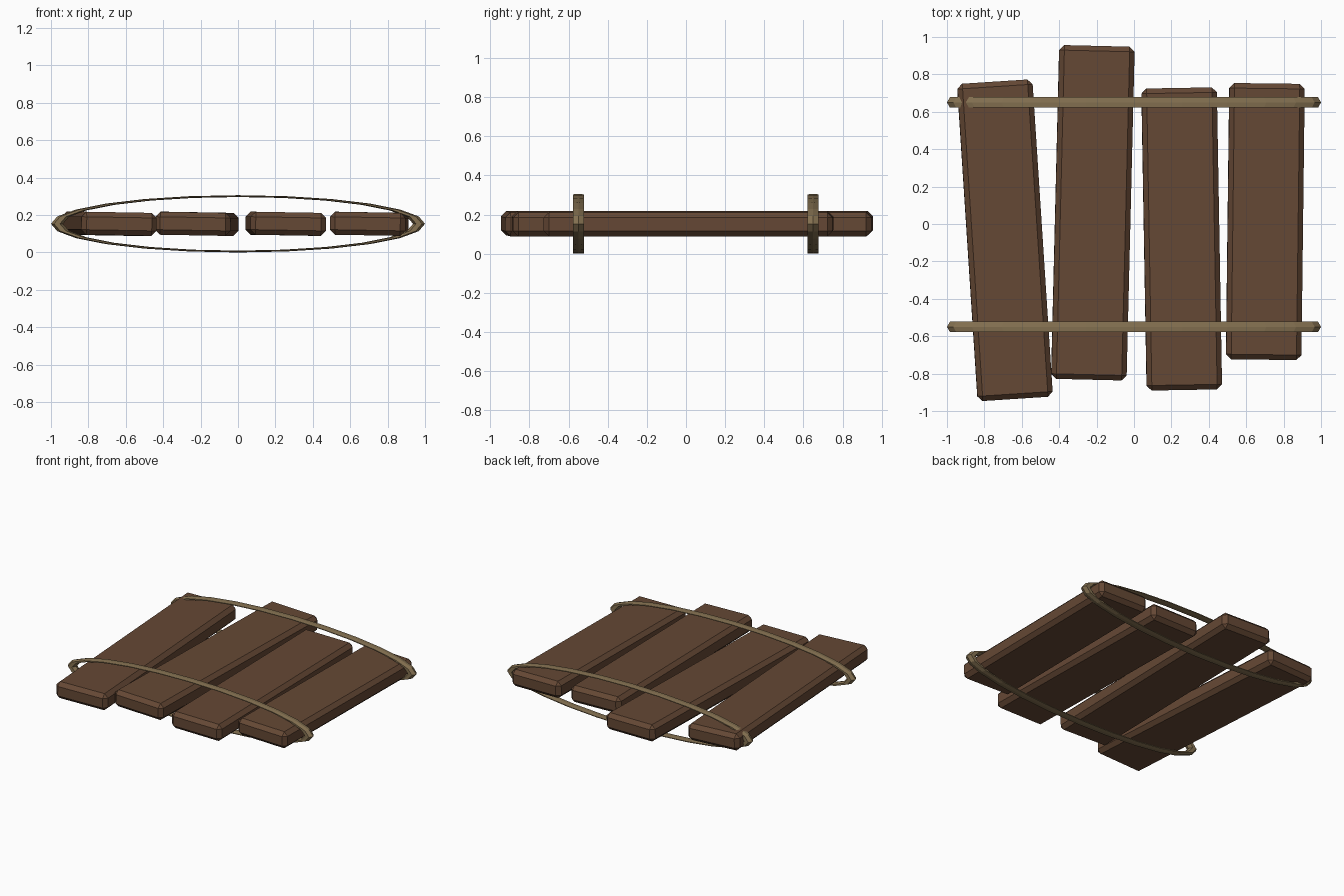
import bpy, math
from math import radians

if "Cube" in bpy.data.objects:
    bpy.data.objects.remove(bpy.data.objects["Cube"])

def material(name, color):
    m = bpy.data.materials.new(name)
    m.diffuse_color = color
    m.use_nodes = True
    m.node_tree.nodes["Principled BSDF"].inputs["Base Color"].default_value = m.diffuse_color
    return m

wood = material("wood", (0.13, 0.065, 0.035, 1))
rope = material("rope", (0.24, 0.17, 0.085, 1))
MID_Z = 0.153

# Planks: x, y, length, yaw in degrees
planks = [(-0.69, -0.087, 1.70, 3.72),
          (-0.22, 0.06, 1.785, -1.4),
          (0.255, -0.08, 1.615, 1.0),
          (0.702, 0.013, 1.477, -0.7)]
for i, (x, y, length, yaw) in enumerate(planks, 1):
    bpy.ops.mesh.primitive_cube_add(size=1, location=(x, y, MID_Z),
                                    rotation=(0, radians(1), radians(yaw)))
    ob = bpy.context.object
    ob.name = f"plank_{i}"
    ob.scale = (0.403, length, 0.123)
    bpy.ops.object.transform_apply(location=False, rotation=False, scale=True)
    bevel = ob.modifiers.new("chamfer", 'BEVEL')
    bevel.width = 0.027
    bevel.segments = 1
    ob.data.materials.append(wood)

# Rope lashings: rings squashed flat around all the planks
for name, y in (("front_lashing", -0.55), ("back_lashing", 0.65)):
    bpy.ops.mesh.primitive_torus_add(major_radius=0.968, minor_radius=0.032,
                                     major_segments=24, minor_segments=6,
                                     location=(0, y, MID_Z),
                                     rotation=(radians(90), 0, 0))
    ob = bpy.context.object
    ob.name = name
    ob.scale = (1, MID_Z, 1)
    ob.data.materials.append(rope)
